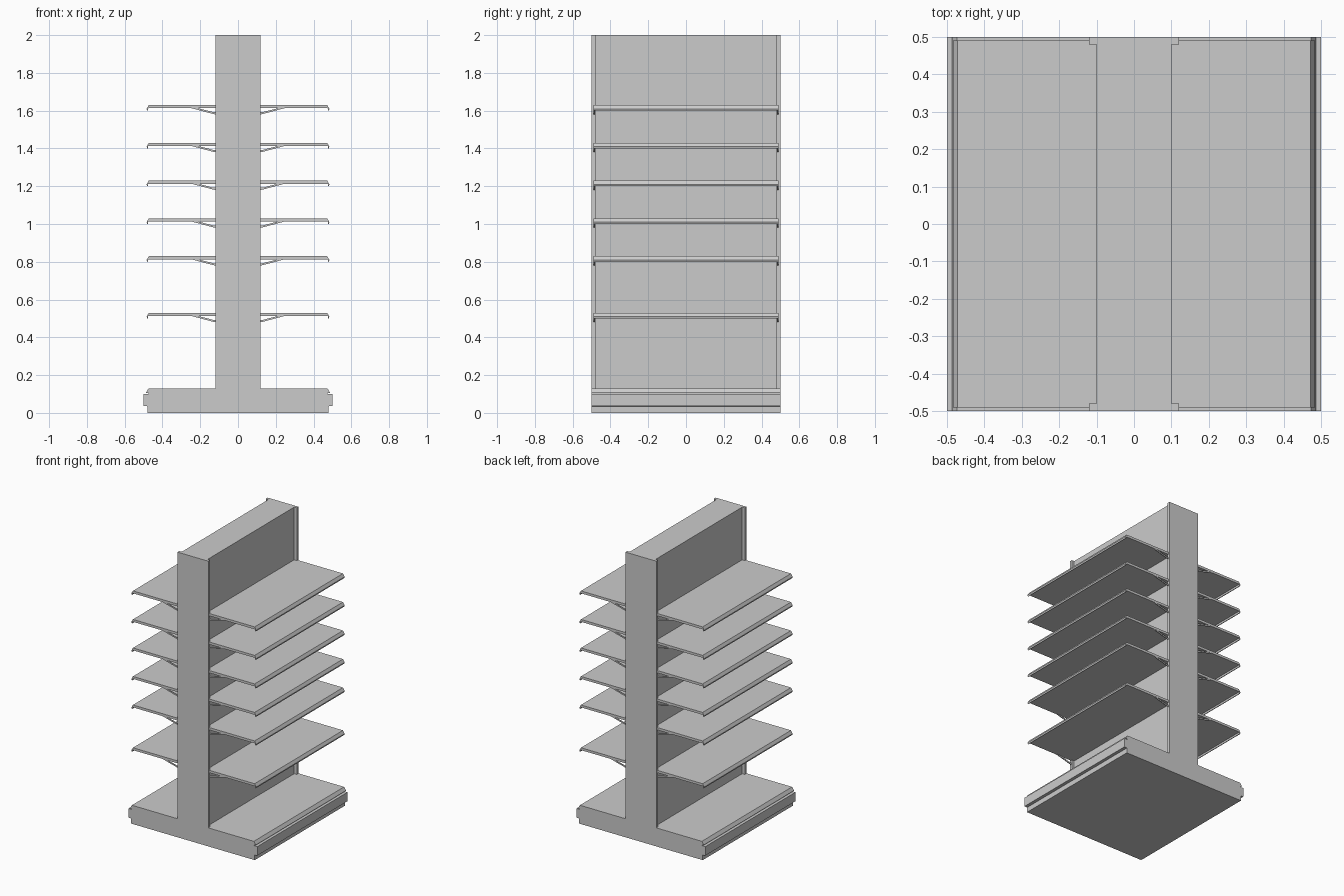
import bpy, bmesh

if "Cube" in bpy.data.objects:
    bpy.data.objects.remove(bpy.data.objects["Cube"])

def extrude_profile(name, pts, y0, y1):
    """Closed x/z profile extruded along y."""
    bm = bmesh.new()
    face = bm.faces.new([bm.verts.new((x, y0, z)) for x, z in pts])
    ext = bmesh.ops.extrude_face_region(bm, geom=[face])
    for v in ext["geom"]:
        if isinstance(v, bmesh.types.BMVert):
            v.co.y = y1
    bmesh.ops.recalc_face_normals(bm, faces=bm.faces)
    mesh = bpy.data.meshes.new(name)
    bm.to_mesh(mesh)
    bm.free()
    obj = bpy.data.objects.new(name, mesh)
    bpy.context.collection.objects.link(obj)
    return obj

def mirrored(half):
    return half + [(-x, z) for x, z in reversed(half)]

def rect(w, z0, z1):
    return mirrored([(w, z0), (w, z1)])

# Base: recessed kick plate, bumper, shadow gap and sloped deck edge
extrude_profile("base", mirrored([
    (0.48, 0), (0.48, 0.035), (0.5, 0.037), (0.5, 0.1), (0.475, 0.1),
    (0.475, 0.105), (0.486, 0.105), (0.486, 0.11), (0.473, 0.13)]), -0.5, 0.5)

# Central back panel and the wider end posts
extrude_profile("back_panel", rect(0.1, 0.13, 2), -0.48, 0.48)
for label, y in (("front", -0.5), ("rear", 0.48)):
    extrude_profile(label + "_post", rect(0.12, 0.13, 2), y, y + 0.02)

# Shelves with a hanging front lip, and a slanted brace at each end
for i, top in enumerate((0.53, 0.83, 1.03, 1.23, 1.43, 1.63)):
    for side, s in (("left", -1), ("right", 1)):
        shelf = [(0.1, 0), (0.472, 0), (0.484, -0.02), (0.481, -0.03),
                 (0.477, -0.029), (0.475, -0.017), (0.1, -0.017)]
        extrude_profile(f"shelf_{side}_{i}",
                        [(s * x, top + z) for x, z in shelf], -0.49, 0.49)
        brace = [(0.11, -0.051), (0.13, -0.048), (0.25, -0.016),
                 (0.215, -0.016), (0.13, -0.038), (0.11, -0.038)]
        for end, y in (("front", -0.489), ("rear", 0.483)):
            extrude_profile(f"brace_{side}_{end}_{i}",
                            [(s * x, top + z) for x, z in brace], y, y + 0.006)
